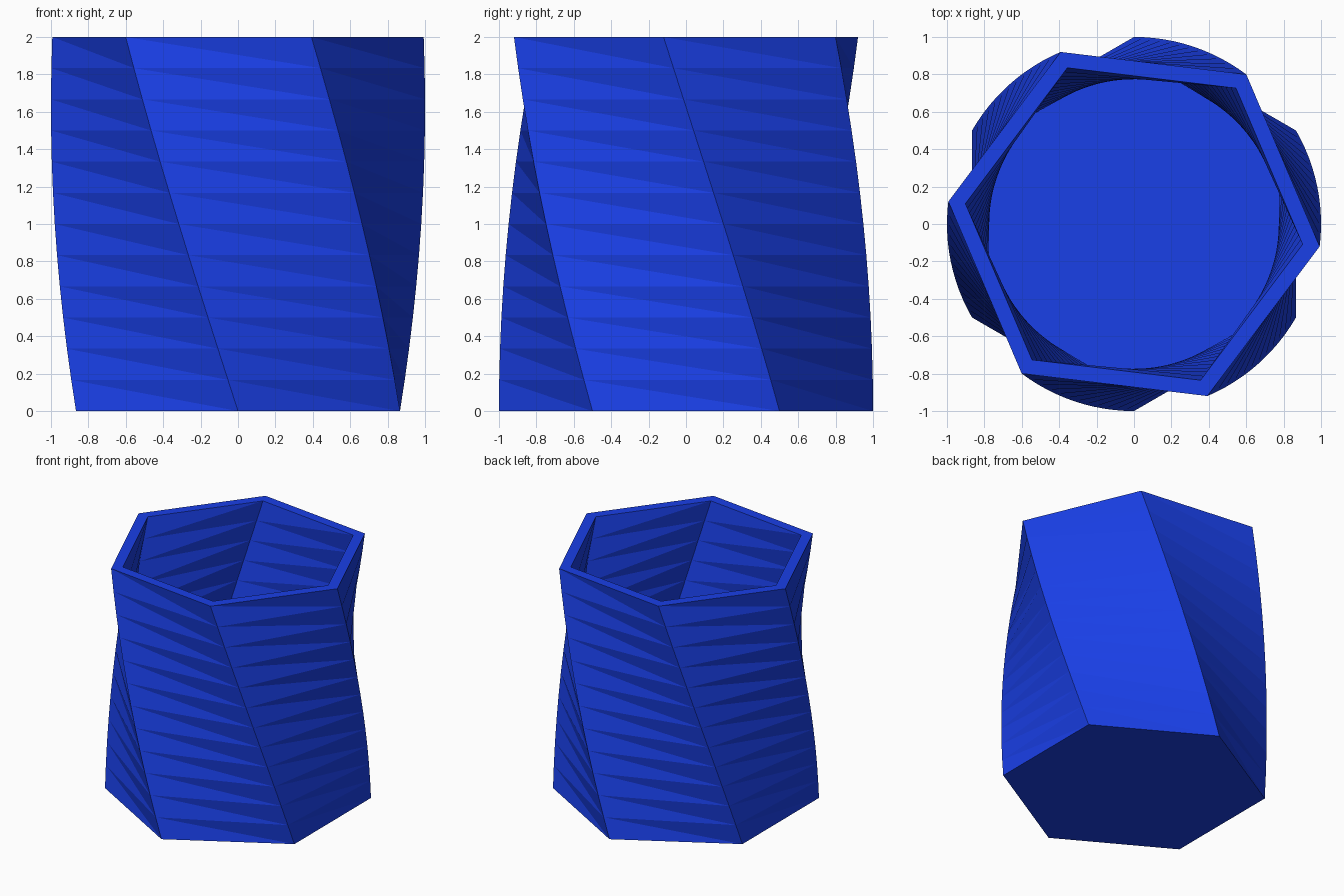
import bpy, bmesh
from math import sin, cos, radians

if "Cube" in bpy.data.objects:
    bpy.data.objects.remove(bpy.data.objects["Cube"])

SIDES, LAYERS, HEIGHT = 6, 12, 2.0
TWIST = radians(-36.9)
R_OUT, R_IN, FLOOR = 1.0, 0.908, 0.08

bm = bmesh.new()


def ring(radius, z, turn):
    return [bm.verts.new((radius * cos(a), radius * sin(a), z))
            for a in (radians(-90 + 360 / SIDES * i) + turn for i in range(SIDES))]


def twisted_wall(radius, base_z):
    """Stack of turned hexagons, each quad split from upper left to lower right."""
    rings = [ring(radius, base_z if k == 0 else HEIGHT * k / LAYERS, TWIST * k / LAYERS)
             for k in range(LAYERS + 1)]
    for low, up in zip(rings, rings[1:]):
        for i in range(SIDES):
            j = (i + 1) % SIDES
            bm.faces.new((low[i], low[j], up[i]))
            bm.faces.new((low[j], up[j], up[i]))
    return rings


# outer and inner walls
outer = twisted_wall(R_OUT, 0.0)
inner = twisted_wall(R_IN, FLOOR)

# underside and inner floor
bm.faces.new(outer[0][::-1])
bm.faces.new(inner[0])

# flat rim
for i in range(SIDES):
    j = (i + 1) % SIDES
    bm.faces.new((outer[-1][i], outer[-1][j], inner[-1][j], inner[-1][i]))

bmesh.ops.recalc_face_normals(bm, faces=bm.faces)
mesh = bpy.data.meshes.new("twisted_vase")
bm.to_mesh(mesh)
bm.free()

# blue material
blue = bpy.data.materials.new("blue")
blue.diffuse_color = (0.01, 0.05, 0.8, 1)
blue.use_nodes = True
blue.node_tree.nodes["Principled BSDF"].inputs["Base Color"].default_value = blue.diffuse_color
mesh.materials.append(blue)
vase = bpy.data.objects.new("twisted_vase", mesh)
bpy.context.collection.objects.link(vase)
